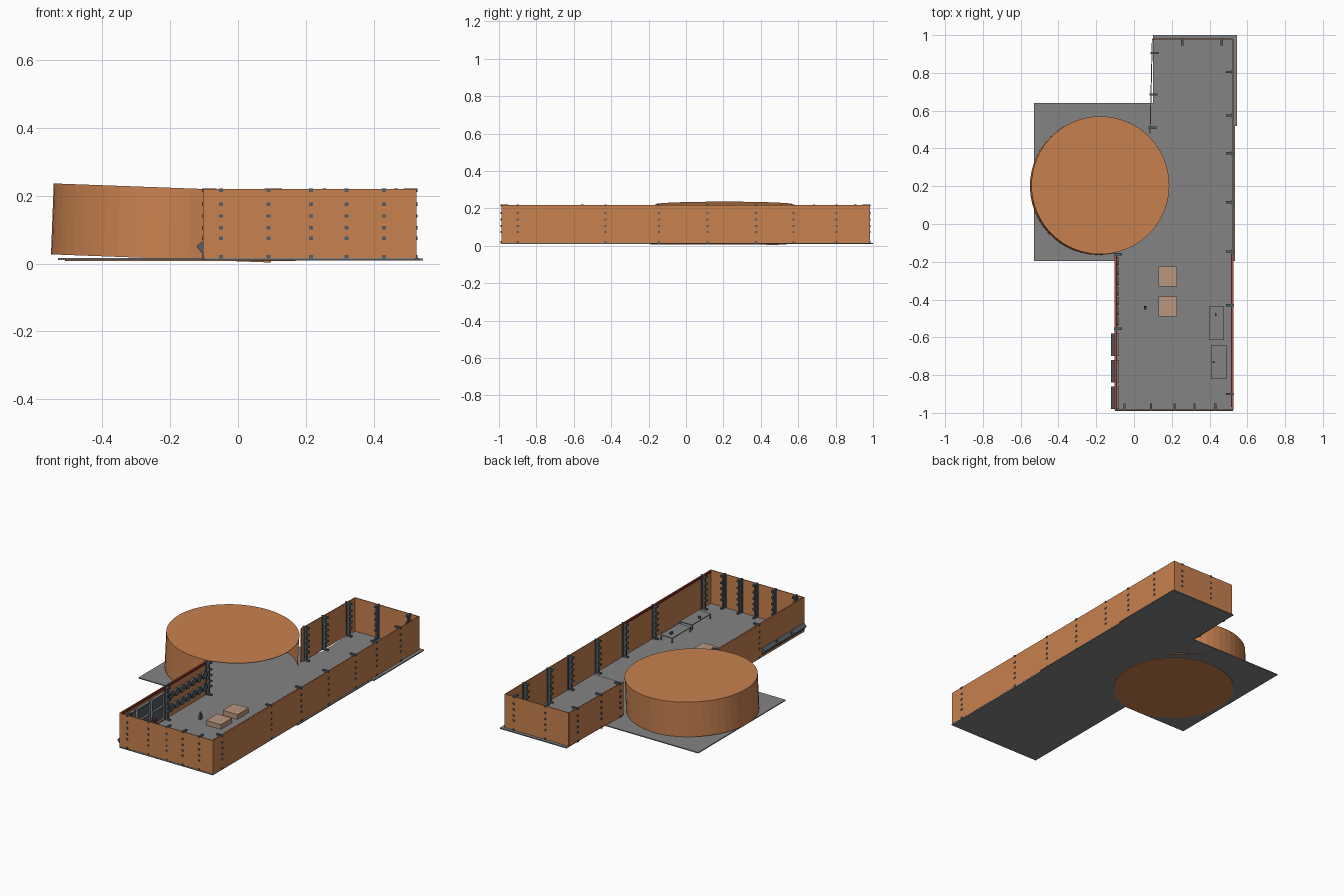
import bpy, bmesh, math
from mathutils import Matrix, Vector

if "Cube" in bpy.data.objects:
    bpy.data.objects.remove(bpy.data.objects["Cube"])


def material(name, rgb):
    m = bpy.data.materials.new(name)
    m.diffuse_color = (*rgb, 1)
    m.use_nodes = True
    m.node_tree.nodes["Principled BSDF"].inputs["Base Color"].default_value = m.diffuse_color
    return m


ORANGE = material("orange_wall", (0.58, 0.22, 0.078))
GREY = material("grey_floor", (0.23, 0.23, 0.23))
STEEL = material("dark_steel", (0.085, 0.11, 0.13))
TAN = material("tan_plinth", (0.48, 0.31, 0.21))
RED = material("dark_red", (0.25, 0.025, 0.02))


def finish(name, bm, mat):
    me = bpy.data.meshes.new(name)
    bm.to_mesh(me)
    bm.free()
    me.materials.append(mat)
    ob = bpy.data.objects.new(name, me)
    bpy.context.collection.objects.link(ob)
    return ob


def add_box(bm, x0, x1, y0, y1, z0, z1, mtx=Matrix()):
    c = Vector(((x0 + x1) / 2, (y0 + y1) / 2, (z0 + z1) / 2))
    s = Matrix.Diagonal((x1 - x0, y1 - y0, z1 - z0, 1))
    bmesh.ops.create_cube(bm, size=1, matrix=mtx @ Matrix.Translation(c) @ s)


def boxes(name, mat, items):
    bm = bmesh.new()
    for b in items:
        add_box(bm, *b)
    return finish(name, bm, mat)


def frame(p, ang):
    return Matrix.Translation(p) @ Matrix.Rotation(ang, 4, 'Z')


# Overlapping floor slabs
boxes("front_hall_floor", GREY, [(-0.1, 0.525, -0.99, 0.14, 0.010, 0.017)])
boxes("middle_floor", GREY, [(-0.53, 0.535, -0.195, 0.64, 0.010, 0.016)])
boxes("back_hall_floor", GREY, [(0.1, 0.545, 0.52, 1.0, 0.009, 0.0155)])

# Straight walls, each from point to point
ZB, ZT = 0.016, 0.219


def wall(name, a, b, t=0.005):
    a, b = Vector((*a, 0)), Vector((*b, 0))
    d = b - a
    bm = bmesh.new()
    add_box(bm, 0, d.length, -t / 2, t / 2, ZB, ZT, frame(a, math.atan2(d.y, d.x)))
    return finish(name, bm, ORANGE)


wall("front_wall", (-0.1, -0.985), (0.525, -0.985))
wall("right_wall", (0.523, -0.985), (0.523, 0.98))
wall("back_wall", (0.097, 0.98), (0.525, 0.98))
wall("back_left_wall", (0.097, 0.98), (0.085, 0.48))
wall("front_left_wall", (-0.1, -0.985), (-0.1, -0.155))

# Slightly leaning rotunda: open curved wall and roof disc
CX, CY, R, SLOPE = -0.18, 0.205, 0.365, 0.037


def drum_point(a, top):
    x, y = R * math.cos(a), R * math.sin(a)
    if top:
        return (CX + 0.002 + x, CY + y, 0.2225 - SLOPE * x)
    return (CX - 0.006 + x, CY - 0.004 + y, 0.0135 - SLOPE * x)


bm = bmesh.new()
prev = None
N = 36
for i in range(N + 1):
    a = math.radians(39 + (283 - 39) * i / N)
    cur = [bm.verts.new(drum_point(a, t)) for t in (False, True)]
    if prev:
        bm.faces.new((prev[0], cur[0], cur[1], prev[1]))
    prev = cur
bmesh.ops.reverse_faces(bm, faces=bm.faces[:])
bmesh.ops.recalc_face_normals(bm, faces=bm.faces[:])
finish("rotunda_wall", bm, ORANGE)

bm = bmesh.new()
bm.faces.new([bm.verts.new(drum_point(2 * math.pi * i / 64, True)) for i in range(64)])
roof = finish("rotunda_roof", bm, ORANGE)
mod = roof.modifiers.new("thickness", 'SOLIDIFY')
mod.thickness = 0.003

# Round base plate under the rotunda floor
bm = bmesh.new()
bmesh.ops.create_cone(bm, cap_ends=True, segments=64, radius1=0.34, radius2=0.34, depth=0.006,
                      matrix=Matrix.Translation((-0.17, 0.15, 0.0105)))
finish("rotunda_base_plate", bm, ORANGE)

# Wall posts: a spine, rungs and bolts that pass through the wall (local +y points inward)
ROWS = (0.02, 0.074, 0.105, 0.14, 0.175, 0.216)


def posts(name, places, ang):
    bm = bmesh.new()
    for p in places:
        m = frame(Vector((*p, 0)), ang)
        add_box(bm, -0.005, 0.005, 0, 0.022, ZB, 0.219, m)
        add_box(bm, -0.012, 0.012, 0.002, 0.006, ZB, 0.215, m)
        for z in ROWS:
            add_box(bm, -0.006, 0.006, -0.006, 0.036, z - 0.005, z + 0.005, m)
    return finish(name, bm, STEEL)


H = math.pi / 2
posts("front_posts", [(x, -0.985) for x in (-0.05, 0.09, 0.215, 0.32, 0.43)], 0)
posts("right_posts", [(0.523, y) for y in (-0.9, -0.43, -0.145, 0.115, 0.375, 0.575, 0.805)], H)
posts("back_posts", [(x, 0.98) for x in (0.255, 0.465)], math.pi)
posts("back_left_posts", [(0.095 - 0.024 * (0.98 - y), y) for y in (0.905, 0.685, 0.51)], -H)
posts("front_left_posts", [(-0.1, y) for y in (-0.16, -0.555)], -H)

# Red rails along the wall tops
boxes("left_red_rail", RED, [(-0.097, -0.091, -0.98, -0.17, 0.206, 0.217)])
boxes("right_red_rail", RED, [(0.513, 0.521, -0.97, -0.16, 0.208, 0.217)])

# Two rows of round wall discs
bm = bmesh.new()
for i in range(7):
    for z in (0.075, 0.15):
        m = Matrix.Translation((-0.087, -0.515 + i * 0.053, z)) @ Matrix.Rotation(H, 4, 'Y')
        bmesh.ops.create_cone(bm, cap_ends=True, segments=16, radius1=0.022, radius2=0.022,
                              depth=0.012, matrix=m)
finish("wall_discs", bm, STEEL)

# Three display bays: inner framed panel and outer wedge at the wall foot
panels, bars = [], []
bm = bmesh.new()
for y0 in (-0.98, -0.84, -0.70):
    y1 = y0 + 0.12
    panels.append((-0.098, -0.092, y0, y1, 0.03, 0.19))
    for z in (0.03, 0.11, 0.185):
        bars.append((-0.096, -0.08, y0, y1, z, z + 0.007))
    for y in (y0, y1 - 0.006):
        bars.append((-0.096, -0.082, y, y + 0.006, 0.03, 0.19))
    profile = ((-0.1, 0.022), (-0.122, 0.05), (-0.119, 0.054), (-0.1, 0.07))
    f = bm.faces.new([bm.verts.new((x, y0, z)) for x, z in profile])
    ext = bmesh.ops.extrude_face_region(bm, geom=[f])
    bmesh.ops.translate(bm, vec=(0, 0.12, 0),
                        verts=[v for v in ext["geom"] if isinstance(v, bmesh.types.BMVert)])
bmesh.ops.recalc_face_normals(bm, faces=bm.faces[:])
finish("outer_display_wedges", bm, STEEL)
boxes("display_panels", STEEL, panels)
boxes("display_frames", GREY, bars)
boxes("red_display_items", RED, [(-0.092, -0.08, -0.83 + d, -0.80 + d, 0.037, 0.065) for d in (0, 0.14)])

# Square plinths
boxes("plinths", TAN, [(0.13, 0.228, y, y + 0.106, 0.016, 0.046) for y in (-0.331, -0.49)])

# Low tables with legs
for name, x0, x1, y0, y1 in (("rear_table", 0.397, 0.477, -0.615, -0.437),
                             ("front_table", 0.407, 0.49, -0.82, -0.64)):
    parts = [(x0, x1, y0, y1, 0.043, 0.048)]
    for x in (x0, x1 - 0.006):
        for y in (y0, y1 - 0.006):
            parts.append((x, x + 0.006, y, y + 0.006, 0.016, 0.044))
    boxes(name, GREY, parts)

# Small exhibits on the tables and on a stand
boxes("table_exhibits", STEEL, [(0.428, 0.438, -0.488, -0.47, 0.047, 0.062),
                                (0.415, 0.43, -0.737, -0.729, 0.047, 0.062)])
boxes("floor_exhibit", STEEL, [(0.053, 0.066, -0.452, -0.434, 0.016, 0.045),
                               (0.056, 0.063, -0.448, -0.438, 0.045, 0.06)])
